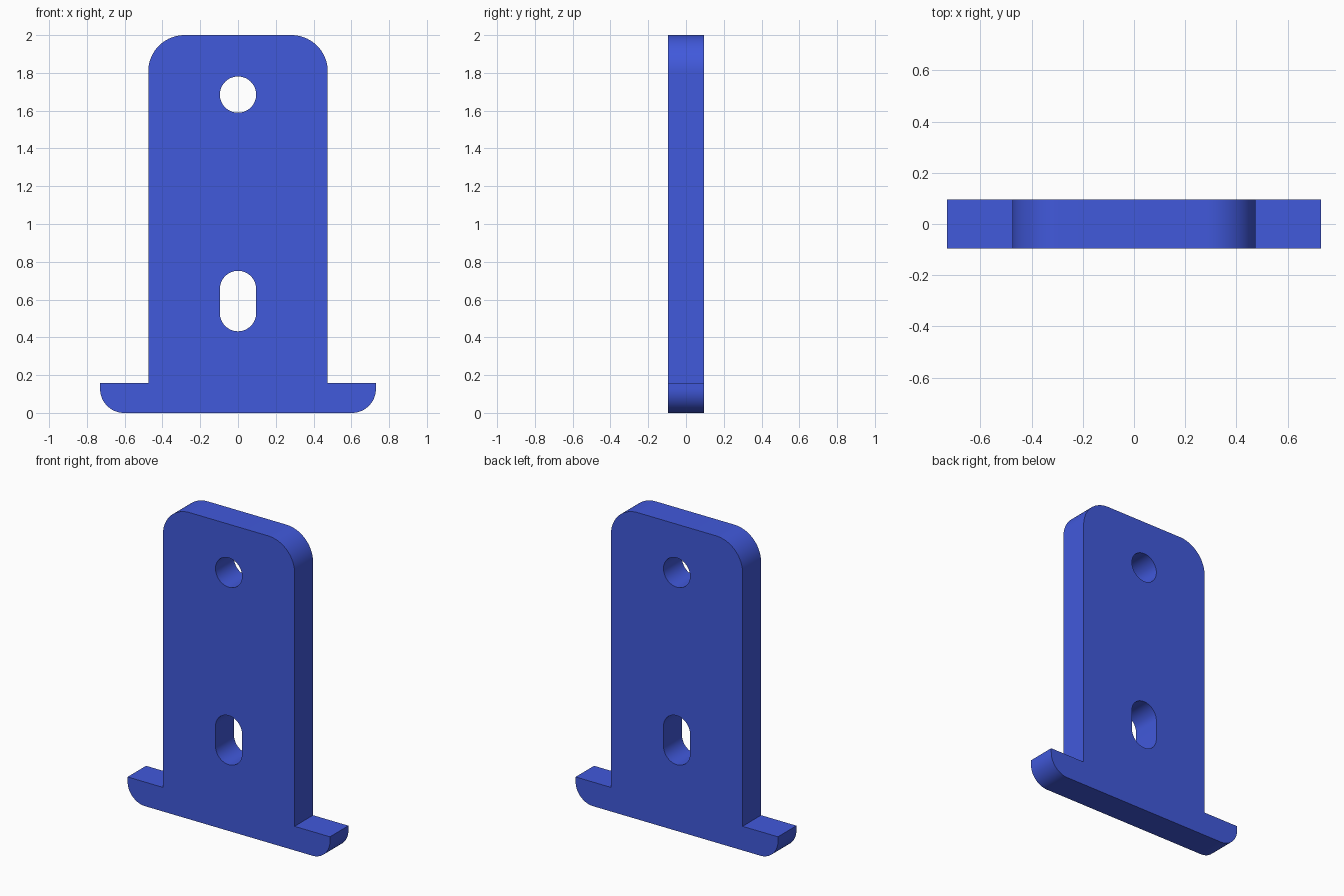
import bpy, bmesh
from math import sin, cos, radians

if "Cube" in bpy.data.objects:
    bpy.data.objects.remove(bpy.data.objects["Cube"])

HALF_T = 0.095   # half thickness of the plate


def arc(cx, cz, r, a0, a1, n=24):
    """Points on an arc, angles in degrees."""
    return [(cx + r * cos(radians(a0 + (a1 - a0) * i / n)),
             cz + r * sin(radians(a0 + (a1 - a0) * i / n))) for i in range(n + 1)]


# Outline: right half from bottom to top, then mirrored
right = (arc(0.603, 0.127, 0.127, -90, 0)
         + [(0.73, 0.157), (0.475, 0.157)]
         + arc(0.283, 1.808, 0.192, 0, 90))
outline = right + [(-x, z) for x, z in reversed(right)]

# Round hole and slot
round_hole = arc(0, 1.685, 0.096, 0, 360, 64)[:-1]
slot = arc(0, 0.656, 0.096, 0, 180, 32) + arc(0, 0.528, 0.096, 180, 360, 32)

# Filled and extruded profile
curve = bpy.data.curves.new("mounting_plate", 'CURVE')
curve.dimensions = '2D'
curve.fill_mode = 'BOTH'
curve.extrude = HALF_T
for loop in (outline, round_hole, slot):
    spline = curve.splines.new('POLY')
    spline.points.add(len(loop) - 1)
    for p, (x, z) in zip(spline.points, loop):
        p.co = (x, z, 0, 1)
    spline.use_cyclic_u = True

plate = bpy.data.objects.new("mounting_plate", curve)
bpy.context.collection.objects.link(plate)
plate.rotation_euler.x = radians(90)
bpy.context.view_layer.objects.active = plate
plate.select_set(True)
bpy.ops.object.convert(target='MESH')
plate = bpy.context.object
bpy.ops.object.transform_apply(location=False, rotation=True, scale=False)

# Weld caps to walls, merge flat triangles
bm = bmesh.new()
bm.from_mesh(plate.data)
bmesh.ops.remove_doubles(bm, verts=bm.verts, dist=1e-5)
bmesh.ops.recalc_face_normals(bm, faces=bm.faces)
bm.to_mesh(plate.data)
bm.free()
bpy.ops.object.shade_smooth_by_angle(angle=radians(30))

# Blue finish
blue = bpy.data.materials.new("blue")
blue.diffuse_color = (0.053, 0.1, 0.71, 1)
blue.use_nodes = True
blue.node_tree.nodes["Principled BSDF"].inputs["Base Color"].default_value = blue.diffuse_color
plate.data.materials.clear()
plate.data.materials.append(blue)
